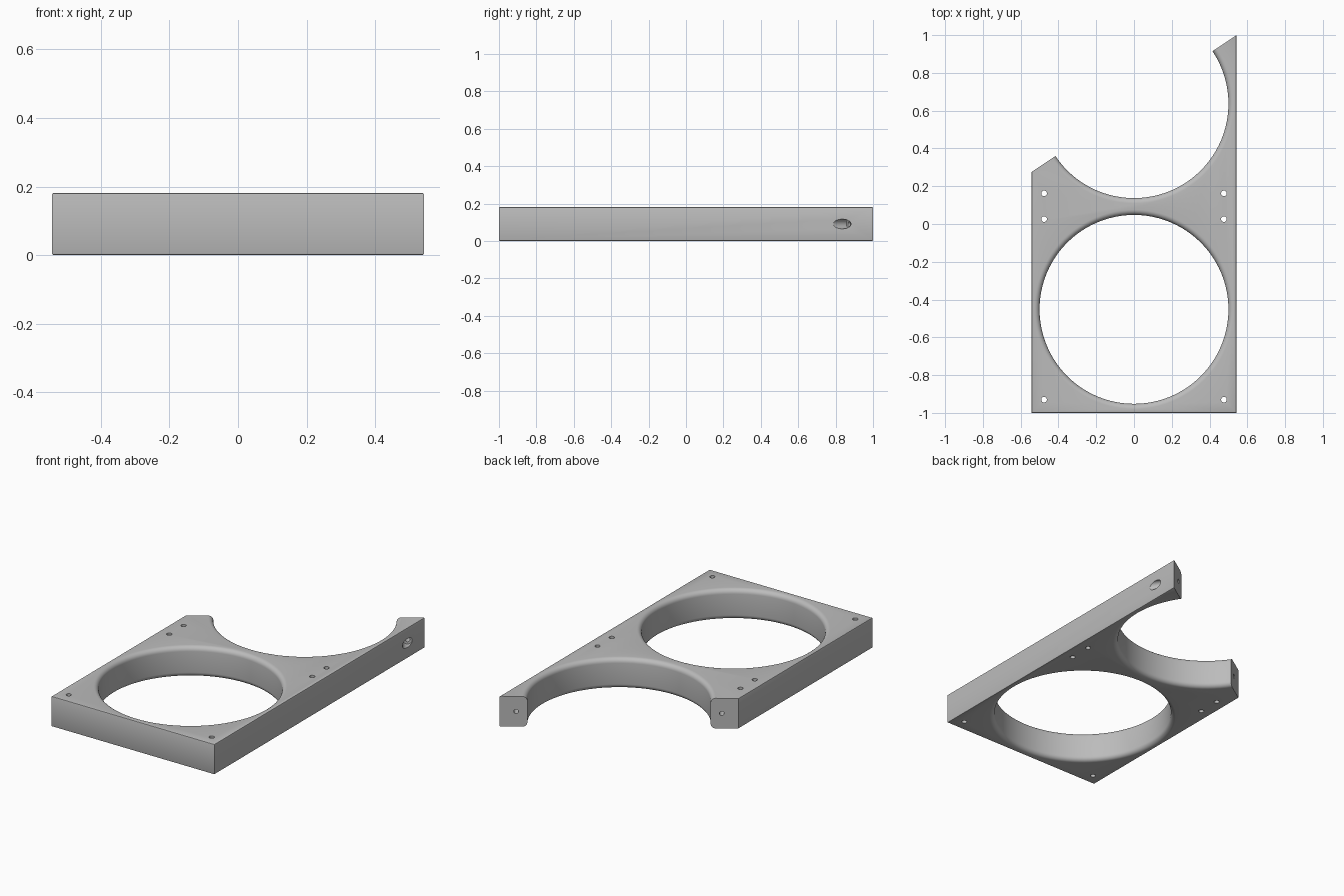
import bpy, bmesh, math
from mathutils import Vector, Matrix

if "Cube" in bpy.data.objects:
    bpy.data.objects.remove(bpy.data.objects["Cube"])

W, H = 0.543, 0.182          # half width, thickness
R, FILLET = 0.50, 0.028      # ring opening radius and rounded lip
FULL_Y, OPEN_Y = -0.452, 0.637
CUT = Vector((-0.555, 0.832, 0))   # outward direction of the slanted end faces

grey = bpy.data.materials.new("light grey")
grey.diffuse_color = (0.5, 0.5, 0.5, 1)
grey.use_nodes = True
grey.node_tree.nodes["Principled BSDF"].inputs["Base Color"].default_value = grey.diffuse_color


def make_object(name, bm):
    bmesh.ops.recalc_face_normals(bm, faces=bm.faces)
    mesh = bpy.data.meshes.new(name)
    bm.to_mesh(mesh)
    bm.free()
    mesh.materials.append(grey)
    obj = bpy.data.objects.new(name, mesh)
    bpy.context.collection.objects.link(obj)
    return obj


def ring_cutter(y, steps=96):
    """Lathed plug whose ends flare out to leave rounded lips."""
    low = [(R + FILLET * (1 - math.sin(a)), FILLET * (1 - math.cos(a)))
           for a in [math.pi / 2 * i / 6 for i in range(7)]]
    profile = [(R + FILLET, -0.05)] + low
    profile += [(r, H - z) for r, z in reversed(profile)]
    bm = bmesh.new()
    rings = []
    for r, z in profile:
        rings.append([bm.verts.new((r * math.cos(2 * math.pi * i / steps),
                                    y + r * math.sin(2 * math.pi * i / steps), z))
                      for i in range(steps)])
    for a, b in zip(rings, rings[1:]):
        for i in range(steps):
            j = (i + 1) % steps
            bm.faces.new((a[i], a[j], b[j], b[i]))
    bm.faces.new(rings[0])
    bm.faces.new(rings[-1])
    return make_object("ring_cutter", bm)


def bore_cutter(start, end, radius, sides=24):
    """Straight round bore between two points."""
    start, end = Vector(start), Vector(end)
    axis = end - start
    rot = axis.to_track_quat('Z', 'Y').to_matrix().to_4x4()
    bm = bmesh.new()
    bmesh.ops.create_cone(bm, cap_ends=True, segments=sides, radius1=radius,
                          radius2=radius, depth=axis.length,
                          matrix=Matrix.Translation((start + end) / 2) @ rot)
    return make_object("bore_cutter", bm)


# Plate with a slanted back end
outline = [(-W, -1), (W, -1), (W, 1.0), (-W, 0.275)]
bm = bmesh.new()
base = bm.faces.new([bm.verts.new((x, y, 0)) for x, y in outline])
top = bmesh.ops.extrude_face_region(bm, geom=[base])
bmesh.ops.translate(bm, vec=(0, 0, H),
                    verts=[v for v in top["geom"] if isinstance(v, bmesh.types.BMVert)])
# Soften the long and front edges, leaving the slanted end crisp
soft = []
for e in bm.edges:
    a, b = e.verts
    level = abs(a.co.z - b.co.z) < 1e-4
    if level and (abs(a.co.x - b.co.x) < 1e-4 or abs(a.co.y - b.co.y) < 1e-4):
        soft.append(e)
bmesh.ops.recalc_face_normals(bm, faces=bm.faces)
bmesh.ops.bevel(bm, geom=soft, offset=0.006, segments=2, profile=0.5, affect='EDGES')
holder = make_object("ring_holder_plate", bm)

# Full and open rings
cutters = [ring_cutter(FULL_Y), ring_cutter(OPEN_Y)]

# Vertical screw holes
for x in (-0.476, 0.476):
    for y in (-0.93, 0.026, 0.162):
        cutters.append(bore_cutter((x, y, -0.05), (x, y, H + 0.05), 0.015))

# Clamp screw: head recess and shank through the long arm, blind hole in the short arm
side = Vector((W, 0.835, H / 2))
cutters.append(bore_cutter(side - CUT * 0.15, side + CUT * 0.045, 0.026))
cutters.append(bore_cutter(side + CUT * 0.02, side + CUT * 0.25, 0.013))
tip = Vector((-0.467, 0.326, H / 2))
cutters.append(bore_cutter(tip + CUT * 0.1, tip - CUT * 0.2, 0.013))

bpy.context.view_layer.objects.active = holder
holder.select_set(True)
for c in cutters:
    c.hide_render = True
    mod = holder.modifiers.new("cut", 'BOOLEAN')
    mod.operation, mod.solver, mod.object = 'DIFFERENCE', 'EXACT', c
    bpy.ops.object.modifier_apply(modifier=mod.name)
    bpy.data.objects.remove(c)

bpy.ops.object.shade_smooth_by_angle(angle=math.radians(30))
